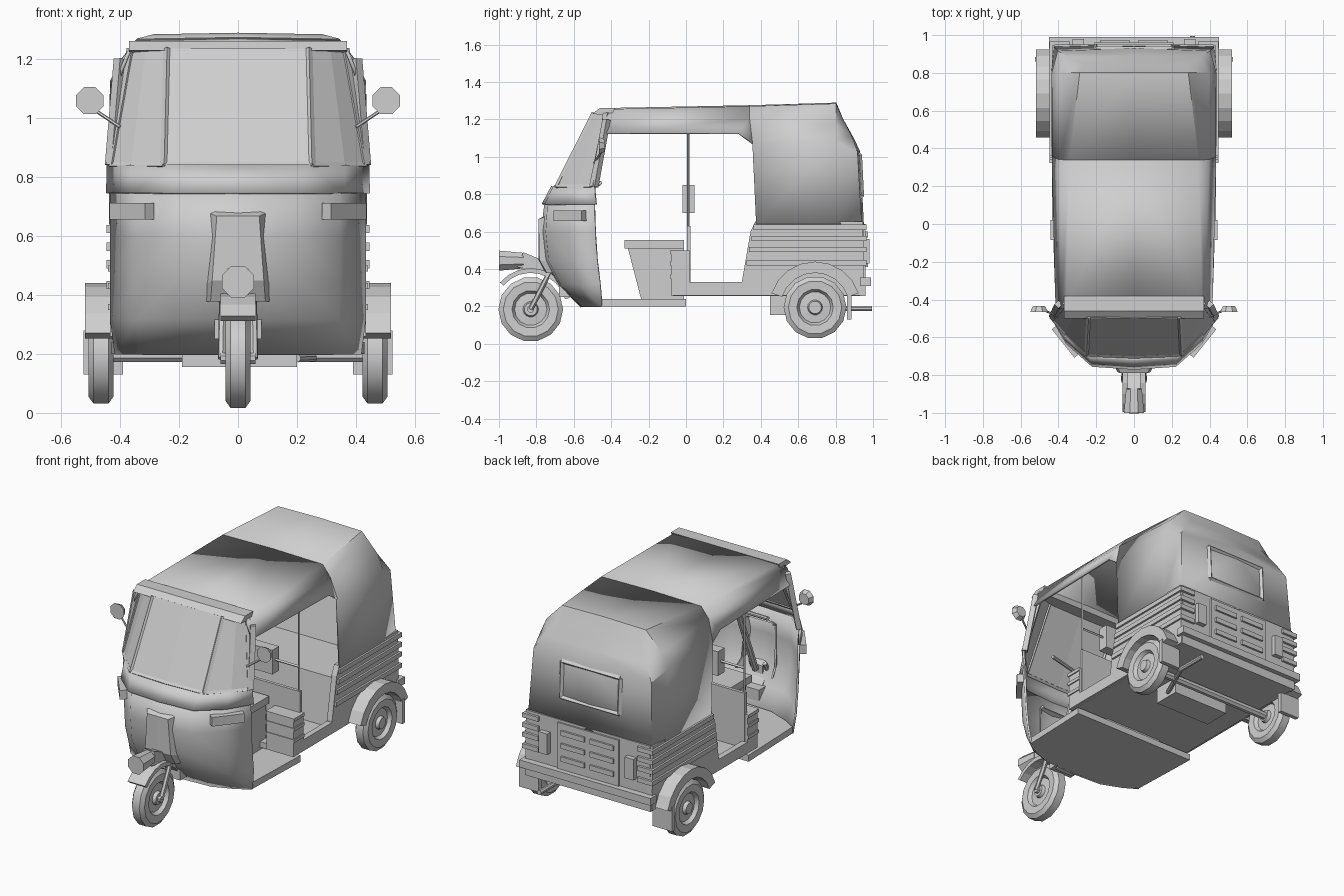
import bpy, bmesh, math
from mathutils import Vector

cube = bpy.data.objects.get("Cube")
if cube:
    bpy.data.objects.remove(cube, do_unlink=True)

GREY = (0.62, 0.62, 0.62, 1)
mat = bpy.data.materials.new("light_grey")
mat.use_nodes = True
mat.diffuse_color = GREY
mat.node_tree.nodes["Principled BSDF"].inputs["Base Color"].default_value = GREY


def finish(name, bm, mirror=False, shell=0, smooth=None):
    bmesh.ops.remove_doubles(bm, verts=bm.verts, dist=0.0005)
    bmesh.ops.recalc_face_normals(bm, faces=bm.faces)
    me = bpy.data.meshes.new(name)
    bm.to_mesh(me)
    bm.free()
    me.materials.append(mat)
    if smooth:
        me.shade_smooth()
        me.set_sharp_from_angle(angle=math.radians(smooth))
    ob = bpy.data.objects.new(name, me)
    bpy.context.collection.objects.link(ob)
    if mirror:
        m = ob.modifiers.new("mirror", 'MIRROR')
        m.use_clip = True
        m.merge_threshold = 0.002
    if shell:
        s = ob.modifiers.new("shell", 'SOLIDIFY')
        s.thickness, s.offset = shell, 0
    return ob


def loft(name, rings, closed=False, caps=False, extra=(), **kw):
    bm = bmesh.new()
    rows = [[bm.verts.new(p) for p in r] for r in rings]
    n = len(rows[0])
    for a, b in zip(rows, rows[1:]):
        for i in range(n if closed else n - 1):
            j = (i + 1) % n
            bm.faces.new((a[i], a[j], b[j], b[i]))
    if caps:
        bm.faces.new(rows[0])
        bm.faces.new(rows[-1])
    for f in extra:
        bm.faces.new([bm.verts.new(p) for p in f])
    return finish(name, bm, **kw)


def prism(name, pts, x0, x1, **kw):
    """Side profile of (y, z) points extruded across x."""
    return loft(name, [[(x, y, z) for y, z in pts] for x in (x0, x1)], True, True, **kw)


def box(name, x0, x1, y0, y1, z0, z1, **kw):
    return prism(name, [(y0, z0), (y1, z0), (y1, z1), (y0, z1)], x0, x1, **kw)


def beam(name, a, b, r=0.01, n=4, r2=None, **kw):
    a, b = Vector(a), Vector(b)
    d = (b - a).normalized()
    u = d.orthogonal().normalized()
    v = d.cross(u)
    turn = [math.tau * (i + 0.5) / n for i in range(n)]
    rings = [[p + (u * math.cos(t) + v * math.sin(t)) * q for t in turn]
             for p, q in ((a, r), (b, r2 or r))]
    return loft(name, rings, True, True, **kw)


def arch(name, y, z, r0, r1, a0, a1, x0, x1, n=8, **kw):
    ang = [math.radians(a0 + (a1 - a0) * i / n) for i in range(n + 1)]
    rings = [[(x, y + r * math.cos(t), z + r * math.sin(t))
              for x, r in ((x0, r0), (x1, r0), (x1, r1), (x0, r1))] for t in ang]
    return loft(name, rings, True, True, **kw)


def wheel(name, x, y, z, r, **kw):
    half = [(0.0, .042), (.2, .042), (.24, .022), (.5, .018), (.58, .04), (.85, .043), (1, .025)]
    prof = half + [(q, -w) for q, w in reversed(half)]
    n = 14
    rings = [[(x + w, y + r * q * math.cos(t), z + r * q * math.sin(t)) for q, w in prof]
             for t in [math.tau * i / n for i in range(n + 1)]]
    return loft(name, rings, smooth=35, **kw)


# Roof and rear canopy
corner = (.428, .28, 1.125)
edge = [(.39, .34, 1.2), (.34, .34, 1.265), (0, .34, 1.27)]
loft("roof", [[(.41, -.45, 1.125), (.375, -.45, 1.215), (.355, -.43, 1.25), (0, -.43, 1.255)],
              [corner] + edge], extra=[(corner, edge[0], (.428, .355, 1.07))],
     mirror=True, shell=.012, smooth=35)
loft("rear_canopy", [
    [(.432, .375, .64), (.428, .355, 1.07)] + edge,
    [(.432, .8, .64), (.43, .8, 1.08), (.39, .8, 1.17), (.285, .8, 1.28), (0, .8, 1.285)],
    [(.42, .935, .64), (.40, .912, 1.03), (.35, .88, 1.11), (.265, .835, 1.2), (0, .835, 1.2)],
    [(0, .945, .64), (0, .925, 1.03), (0, .885, 1.11), (0, .835, 1.2), (0, .835, 1.2)]],
    mirror=True, shell=.012, smooth=35)
prism("visor", [(-.5, 1.23), (-.46, 1.262), (-.38, 1.262), (-.40, 1.22)], -.37, .37)

# Nose shell, waist band and windscreen
def ring(z, ys, xs=(0, .21, .34, .43)):
    return [(x, y, z) for x, y in zip(xs, ys)]

bottom = ring(.2, (-.56, -.55, -.5, -.45), (0, .2, .33, .415))
loft("nose_shell", [
    ring(.76, (-.75, -.735, -.62, -.49)), ring(.6, (-.77, -.745, -.62, -.485)),
    ring(.45, (-.755, -.73, -.61, -.475)), ring(.32, (-.68, -.665, -.57, -.46)), bottom],
    mirror=True, shell=.012, smooth=40)
loft("waist_band", [ring(.84, (-.715, -.705, -.59, -.49), (0, .23, .36, .44)),
                    ring(.745, (-.765, -.75, -.63, -.48), (0, .22, .355, .442))],
     mirror=True, shell=.014, smooth=30)
low = ring(.84, (-.70, -.69, -.58, -.5), (0, .25, .36, .43))
top = ring(1.235, (-.495, -.49, -.46, -.42), (0, .24, .31, .36))
loft("windscreen", [low, top], mirror=True, shell=.01)
for i, r in ((1, .014), (3, .018)):
    beam("screen_pillar", low[i], top[i], r, mirror=True)
beam("door_pillar", (.43, -.49, .84), (.40, -.425, 1.2), .022, mirror=True)
for i in range(3):
    beam("screen_sill", low[i], low[i + 1], .012, mirror=True)
loft("nose_cowl", [
    [(0, -.73, .69), (.08, -.73, .69), (.10, -.71, .69)],
    [(0, -.785, .665), (.07, -.785, .665), (.105, -.73, .68)],
    [(0, -.785, .45), (.085, -.78, .45), (.115, -.71, .43)],
    [(0, -.75, .38), (.09, -.74, .38), (.125, -.66, .38)]], mirror=True, shell=.01)

# Floors and sills
outline = [(x, y) for x, y, z in bottom] + [(.43, 0), (0, 0)]
loft("front_floor", [[(x, y, z) for x, y in outline] for z in (.2, .24)], True, True, mirror=True)
box("rear_floor", -.42, .42, -.07, .94, .255, .29)
box("side_sill", .40, .435, -.08, .5, .26, .33, mirror=True)

# Driver seat, bulkhead and handlebar
prism("driver_seat_base", [(-.31, .51), (-.24, .24), (-.01, .24), (-.01, .51)], -.2, .2)
box("driver_cushion", -.22, .22, -.33, -.01, .51, .555)
box("driver_backrest", -.25, .25, -.02, .045, .70, .85)
box("bulkhead", -.42, .42, .005, .025, .26, .63)
box("bulkhead_box", .25, .435, -.08, .02, .26, .5, mirror=True)
for z in (.35, .42, .48):
    box("bulkhead_rib", .25, .442, -.085, .02, z, z + .02, mirror=True)
beam("side_post", (.41, .012, .33), (.41, .012, 1.13), .006, mirror=True)
beam("backrest_rail", (-.41, .012, .78), (.41, .012, .78), .008)
beam("steering_column", (0, -.68, .4), (0, -.5, .84), .02, 8)
beam("handlebar", (0, -.5, .84), (.24, -.46, .86), .012, 8, mirror=True)

# Rear body, ribs and passenger bench
prism("rear_side_panel", [(.30, .26), (.30, .34), (.345, .6), (.37, .655), (.945, .655), (.955, .26)],
      .40, .435, mirror=True)
for z in (.42, .49, .55, .61):
    box("side_rib", .42, .447, .32 + (z - .4) * .2, .965, z, z + .028, mirror=True)
    box("corner_rib", .34, .447, .94, .965, z, z + .028, mirror=True)
box("back_panel", -.42, .42, .92, .95, .26, .655)
prism("passenger_bench", [(.31, .29), (.35, .58), (.8, .58), (.8, .29)], -.41, .41)
prism("passenger_backrest", [(.72, .58), (.82, .95), (.88, .95), (.84, .58)], -.39, .39)

# Back wall details
box("engine_cover", -.21, .21, .945, .96, .35, .64)
for z in (.41, .49, .57):
    box("vent_slot", .02, .18, .955, .972, z, z + .03, mirror=True)
box("tail_lamp", .265, .325, .945, .98, .43, .56, mirror=True)
box("rear_bumper", -.45, .45, .93, .99, .31, .355)
box("rear_skirt", -.43, .43, .93, .96, .255, .32)
frame = [(-.2, .938, .79), (.2, .938, .79), (.2, .927, 1.01), (-.2, .927, 1.01)]
for a, b in zip(frame, frame[1:] + frame[:1]):
    beam("rear_window_frame", a, b, .014)

# Wheels and mudguards
wheel("front_wheel", 0, -.83, .185, .173)
wheel("rear_wheel", .465, .69, .195, .168, mirror=True)
arch("rear_mudguard", .69, .195, .185, .245, 18, 162, .42, .52, mirror=True)
box("mud_flap", .39, .525, .86, .885, .13, .28, mirror=True)
beam("rear_axle", (-.43, .69, .195), (.43, .69, .195), .025, 8)
arch("front_mudguard", -.83, .19, .19, .215, 15, 140, -.06, .06)
box("mudguard_bracket", -.08, .08, -.68, -.60, .25, .32)
beam("front_fork", (.055, -.83, .185), (.05, -.7, .44), .014, 6, mirror=True)
beam("front_axle", (-.06, -.83, .185), (.06, -.83, .185), .02, 8)
prism("headlamp_mount", [(-.9, .41), (-.87, .49), (-.7, .42), (-.7, .37)], -.035, .035)
beam("headlamp", (0, -1, .445), (0, -.87, .445), .058, 8, r2=.045)

# Indicators, mirrors and underside fittings
rail = [Vector((.30, -.695, .685)), Vector((.42, -.545, .685))]
out = Vector((.78, -.62, 0)) * .02
loft("indicator", [[p + out * k + Vector((0, 0, h)) for k, h in
                    ((-1, -.028), (1, -.028), (1, .028), (-1, .028))] for p in rail],
     True, True, mirror=True)
beam("mirror_arm", (.40, -.49, .97), (.49, -.45, 1.03), .006, 6, mirror=True)
beam("mirror", (.503, -.465, 1.06), (.503, -.435, 1.06), .05, 8, r2=.035, mirror=True)
box("engine_sump", -.19, .2, .45, .62, .155, .26)
beam("exhaust_link", (.2, .55, .185), (.31, .8, .19), .014, 8)
beam("exhaust_pipe", (.31, .8, .19), (.31, .995, .19), .015, 8)
